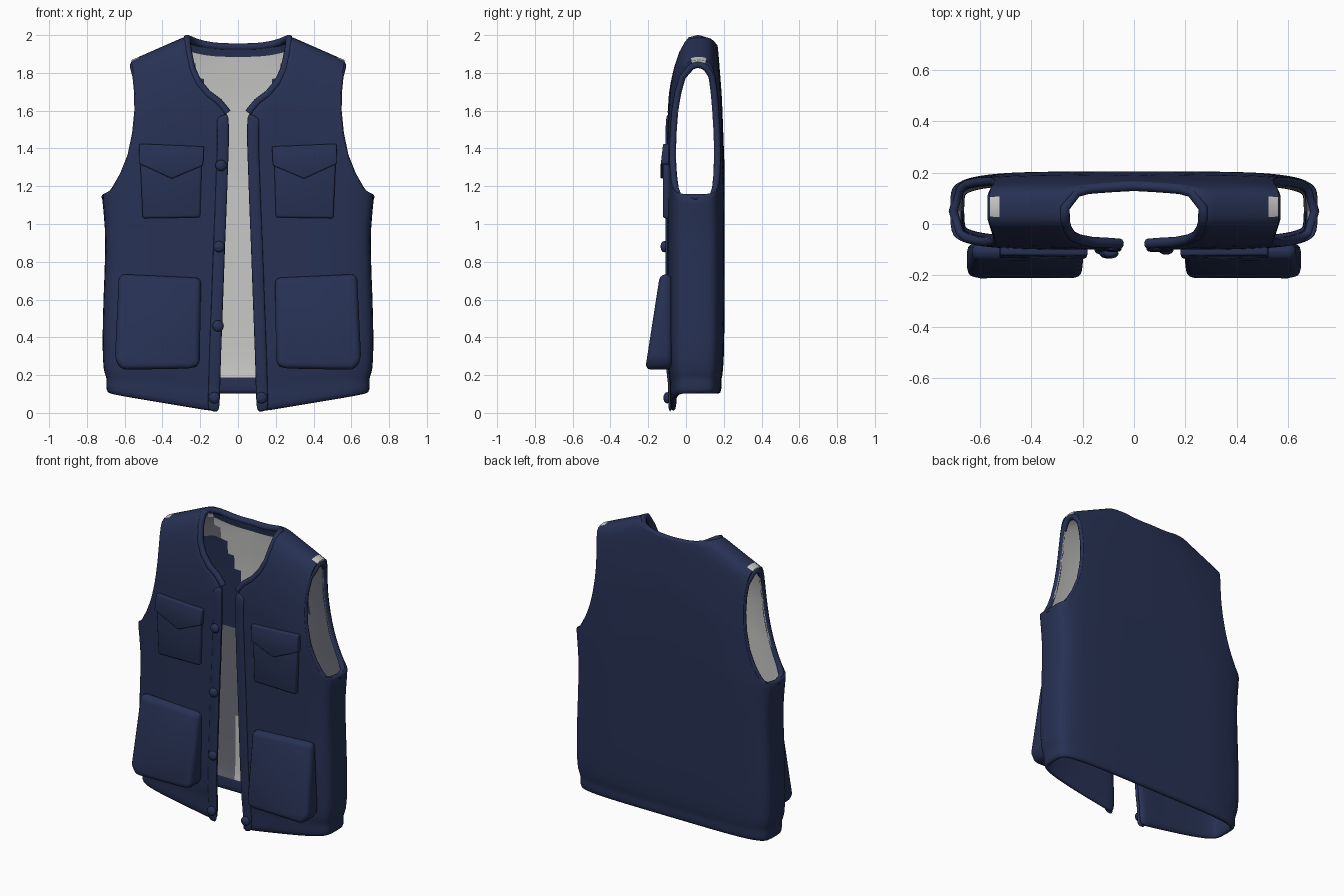
import bpy, bmesh, math
from mathutils import Vector

if "Cube" in bpy.data.objects:
    bpy.data.objects.remove(bpy.data.objects["Cube"])


def material(name, col):
    m = bpy.data.materials.new(name)
    m.diffuse_color = (*col, 1)
    m.use_nodes = True
    m.node_tree.nodes["Principled BSDF"].inputs["Base Color"].default_value = m.diffuse_color
    return m


NAVY = material("navy cloth", (0.020, 0.031, 0.088))
LINING = material("pale grey lining", (0.58, 0.58, 0.57))
SLATE = material("slate grey lining", (0.15, 0.16, 0.19))

# Rows from hem to shoulder: opening x, opening z, side x, side z, back z
ROWS = [
    (.10, 0, .695, .10, .10), (.098, .08, .70, .15, .145), (.095, .16, .695, .19, .185),
    (.095, .19, .715, .215, .21), (.09, .35, .72, .36, .36), (.08, .6, .715, .6, .6),
    (.07, .9, .70, .9, .9), (.06, 1.12, .712, 1.06, 1.08), (.055, 1.3, .725, 1.16, 1.2),
    (.05, 1.40, .70, 1.163, 1.26), (.05, 1.48, .66, 1.19, 1.33), (.05, 1.54, .62, 1.26, 1.4),
    (.055, 1.59, .58, 1.36, 1.5), (.10, 1.645, .555, 1.48, 1.6), (.16, 1.69, .543, 1.6, 1.7),
    (.21, 1.75, .545, 1.70, 1.79), (.245, 1.84, .553, 1.78, 1.87), (.262, 1.92, .56, 1.83, 1.93),
    (.27, 1.97, .565, 1.85, 1.97), (.27, 1.99, .565, 1.862, 1.99), (.27, 2.0, .565, 1.87, 2.0)]
ARM = 8          # row at the bottom of the armhole
TOP = len(ROWS) - 1
NECK = .27
# Depth of front and back by distance below the shoulder line
FRONT = [(0, .07), (.01, .01), (.05, -.025), (.15, -.06), (.3, -.087), (.5, -.1), (3, -.1)]
BACK = [(0, .07), (.01, .125), (.05, .152), (.15, .17), (.4, .19), (.8, .205), (3, .2)]


def lookup(table, d):
    d = max(d, 0)
    for (a, p), (b, q) in zip(table, table[1:]):
        if d <= b:
            return p + (q - p) * (d - a) / (b - a)
    return table[-1][1]


def depth(table, r, x, z):
    wide = ROWS[r][2] if r <= ARM else ROWS[ARM][2]
    d = 2.0 - .4415 * max(x - NECK, 0) - z + .3 * max(NECK - x, 0) * (table is BACK)
    f = max(0, 1 - (x / wide) ** 5) ** .2
    hem = .9 if r < 3 else (.96 if r == 3 else 1)
    return .05 + (lookup(table, d) - .05) * f * hem


def front(r, x):
    xi, zi, xo, zo, zb = ROWS[r]
    z = zi + (zo - zi) * (x - xi) / (xo - xi)
    return Vector((x, depth(FRONT, r, x, z), z))


def back(r, x):
    xi, zi, xo, zo, zb = ROWS[r]
    if x < NECK:
        z = zb - .045 * max(0, (zb - 1.5) / .5) * (1 - (x / NECK) ** 3)
    else:
        z = zb + (zo - zb) * (x - NECK) / (xo - NECK)
    return Vector((x, depth(BACK, r, x, z), z))


def grid(bm, rows, flip, slot):
    vs = [[bm.verts.new(p) for p in row] for row in rows]
    for r in range(len(vs) - 1):
        for c in range(len(vs[0]) - 1):
            q = [vs[r][c], vs[r][c + 1], vs[r + 1][c + 1], vs[r + 1][c]]
            f = bm.faces.new(q[::-1] if flip else q)
            f.material_index = slot(r, c)
            f.smooth = True


def finish(name, bm, mats):
    me = bpy.data.meshes.new(name)
    bm.to_mesh(me)
    bm.free()
    for m in mats:
        me.materials.append(m)
    ob = bpy.data.objects.new(name, me)
    bpy.context.collection.objects.link(ob)
    return ob


def mirror(ob):
    m = ob.modifiers.new("mirror", 'MIRROR')
    m.use_clip = True


def thicken(ob, t, shift):
    m = ob.modifiers.new("thickness", 'SOLIDIFY')
    m.thickness, m.offset, m.material_offset = t, -1, shift
    s = ob.modifiers.new("soften", 'SUBSURF')
    s.levels = s.render_levels = 1


# Vest body: front and back panels; the inner face of each takes the next slot
SLOTS = [NAVY, LINING, NAVY, SLATE, NAVY, NAVY]
PALE_IN, SHOULDER_TAB, SLATE_IN, NAVY_IN = 0, 1, 2, 4
COLS, NC = 12, 6
ease = [math.sin(i / COLS * math.pi / 2) for i in range(COLS + 1)]


def tab(r, c):
    return r >= TOP - 1 and c >= COLS - 4


def front_slot(r, c):
    if tab(r, c):
        return SHOULDER_TAB
    return NAVY_IN if c < 1 or r < 7 else PALE_IN


def back_slot(r, c):
    R = ROWS[r]
    x = NECK * (c + .5) / NC if c < NC else NECK + (R[2] - NECK) * (ease[c - NC] + ease[c - NC + 1]) / 2
    if tab(r, c - NC):
        return SHOULDER_TAB
    if r < 2 or (r >= TOP - 3 and c < NC):
        return NAVY_IN
    if x < R[0] + .03:
        return PALE_IN
    return NAVY_IN if 8 <= r <= 14 and x < .42 else SLATE_IN


bm = bmesh.new()
grid(bm, [[front(r, R[0] + (R[2] - R[0]) * e) for e in ease] for r, R in enumerate(ROWS)],
     False, front_slot)
grid(bm, [[back(r, NECK * i / NC) for i in range(NC)] +
          [back(r, NECK + (R[2] - NECK) * e) for e in ease] for r, R in enumerate(ROWS)],
     True, back_slot)
bmesh.ops.remove_doubles(bm, verts=bm.verts, dist=.0008)
body = finish("vest_body", bm, SLOTS)
mirror(body)
thicken(body, .035, 1)

# Button plackets along the front opening
bm = bmesh.new()
grid(bm, [[front(r, ROWS[r][0] + w) + Vector((0, -.009, 0)) for w in (-.003, .03, .062)]
          for r in range(13)], False, lambda r, c: 0)
placket = finish("front_placket", bm, [NAVY])
mirror(placket)
thicken(placket, .02, 0)


# Rolled edges of neck and armholes
def tube(name, pts, radius, closed):
    cu = bpy.data.curves.new(name, 'CURVE')
    cu.dimensions = '3D'
    cu.bevel_depth, cu.bevel_resolution = radius, 3
    sp = cu.splines.new('POLY')
    sp.points.add(len(pts) - 1)
    for p, q in zip(sp.points, pts):
        p.co = (*q, 1)
    sp.use_cyclic_u = closed
    sp.use_smooth = True
    cu.materials.append(NAVY)
    bpy.context.collection.objects.link(bpy.data.objects.new(name, cu))


def inward(p, drop):
    k = max(-1, min(1, (.05 - p.y) / .05))
    return Vector((p.x, p.y + .017 * k, p.z - drop * (p.z > 1.8)))


half = [inward(front(r, ROWS[r][0]), .018) for r in range(12, TOP + 1)]
half += [inward(back(TOP, NECK * i / NC), .018) for i in range(NC - 1, -1, -1)]
flip = lambda p: Vector((-p.x, p.y, p.z))
tube("neck_edge", half + [flip(p) for p in half[-2::-1]], .02, False)
arm = [inward(front(r, ROWS[r][2]), .026) for r in range(ARM, TOP + 1)]
arm += [inward(back(r, ROWS[r][2]), .026) for r in range(TOP - 1, ARM, -1)]
arm = [p - Vector((.02, 0, .018) if p.z < 1.18 else (.012, 0, 0)) for p in arm]
tube("armhole_edge_left", arm, .018, True)
tube("armhole_edge_right", [flip(p) for p in arm], .018, True)


# Pockets and flaps: bevelled prisms with a sloping front
def prism(name, outline, y_back, y_front, bevel):
    bm = bmesh.new()
    a = [bm.verts.new((x, y_front(z), z)) for x, z in outline]
    b = [bm.verts.new((x, y_back, z)) for x, z in outline]
    bm.faces.new(a)
    bm.faces.new(b[::-1])
    n = len(a)
    for i in range(n):
        bm.faces.new((a[i], b[i], b[(i + 1) % n], a[(i + 1) % n]))
    bmesh.ops.recalc_face_normals(bm, faces=bm.faces)
    bmesh.ops.bevel(bm, geom=bm.edges[:], offset=bevel, segments=3, profile=.5, affect='EDGES')
    for f in bm.faces:
        f.smooth = True
    ob = finish(name, bm, [NAVY])
    mirror(ob)
    bpy.context.view_layer.objects.active = ob
    ob.select_set(True)
    bpy.ops.object.shade_smooth_by_angle(angle=math.radians(35))
    ob.select_set(False)


prism("chest_pocket", [(.20, 1.035), (.505, 1.03), (.52, 1.39), (.19, 1.39)],
      -.075, lambda z: -.122, .012)
prism("chest_pocket_flap", [(.185, 1.31), (.35, 1.24), (.525, 1.32), (.522, 1.425), (.18, 1.41)],
      -.08, lambda z: -.136 + .12 * max(0, z - 1.3), .008)
prism("hip_pocket", [(.203, .25), (.25, .235), (.615, .228), (.652, .28), (.63, .735), (.195, .715)],
      -.075, lambda z: -.216 + .155 * (z - .23), .03)

# Snap buttons
for i, (x, y, z) in enumerate([(-.09, -.115, 1.31), (-.10, -.115, .88), (-.105, -.115, .46),
                               (-.125, -.1, .08), (.125, -.1, .08)]):
    bm = bmesh.new()
    bmesh.ops.create_uvsphere(bm, u_segments=16, v_segments=10, radius=.03)
    for f in bm.faces:
        f.smooth = True
    ob = finish(f"button_{i + 1}", bm, [NAVY])
    ob.location = (x, y, z)
    ob.scale = (1, .65, 1)
